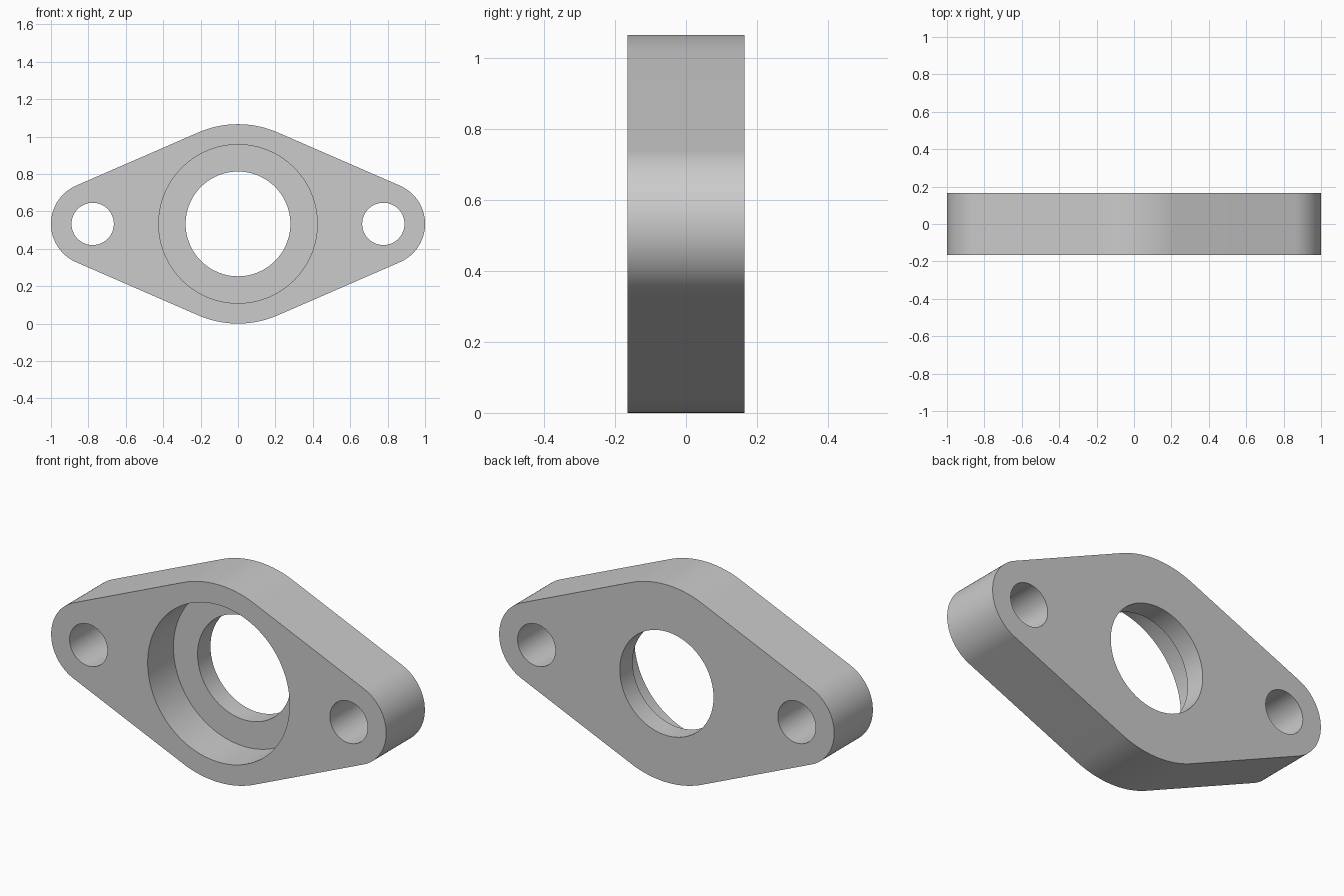
import bpy, bmesh
from math import acos, cos, sin, pi, radians
from mathutils import Matrix

cube = bpy.data.objects.get("Cube")
if cube:
    bpy.data.objects.remove(cube, do_unlink=True)

HUB_R, EAR_R, EAR_X = 0.533, 0.223, 0.777
BORE_R, RECESS_R, BOLT_R = 0.28, 0.424, 0.113
HALF_T, RECESS_DEPTH = 0.165, 0.22
MID_Z = HUB_R

grey = bpy.data.materials.new("metal_grey")
grey.use_nodes = True
colour = (0.6, 0.6, 0.6, 1)
grey.diffuse_color = colour
grey.node_tree.nodes["Principled BSDF"].inputs["Base Color"].default_value = colour


def arc(cx, r, start, end, steps):
    """Points along an arc centred on the mid height of the plate."""
    return [(cx + r * cos(start + (end - start) * i / steps),
             MID_Z + r * sin(start + (end - start) * i / steps))
            for i in range(steps + 1)]


def make_object(name, bm):
    bmesh.ops.recalc_face_normals(bm, faces=bm.faces)
    mesh = bpy.data.meshes.new(name)
    bm.to_mesh(mesh)
    bm.free()
    obj = bpy.data.objects.new(name, mesh)
    bpy.context.collection.objects.link(obj)
    mesh.materials.append(grey)
    return obj


def cutter(name, x, r, y0, y1):
    """Cylinder along y, used to cut a round hole."""
    bm = bmesh.new()
    place = Matrix.Translation((x, (y0 + y1) / 2, MID_Z)) @ Matrix.Rotation(pi / 2, 4, "X")
    bmesh.ops.create_cone(bm, cap_ends=True, segments=96, radius1=r, radius2=r,
                          depth=y1 - y0, matrix=place)
    obj = make_object(name, bm)
    obj.hide_render = True
    return obj


# Flange plate: hub and two ears joined by tangent lines
t = acos((HUB_R - EAR_R) / EAR_X)
outline = (arc(EAR_X, EAR_R, -t, t, 40) + arc(0, HUB_R, t, pi - t, 24)
           + arc(-EAR_X, EAR_R, pi - t, pi + t, 40)
           + arc(0, HUB_R, pi + t, 2 * pi - t, 24))
bm = bmesh.new()
face = bm.faces.new([bm.verts.new((x, -HALF_T, z)) for x, z in outline])
side = bmesh.ops.extrude_face_region(bm, geom=[face], use_keep_orig=True)
verts = [g for g in side["geom"] if isinstance(g, bmesh.types.BMVert)]
bmesh.ops.translate(bm, verts=verts, vec=(0, 2 * HALF_T, 0))
flange = make_object("flange_plate", bm)

# Centre bore, front recess and bolt holes
cutters = [cutter("bore_cutter", 0, BORE_R, -0.4, 0.4),
           cutter("recess_cutter", 0, RECESS_R, -0.4, RECESS_DEPTH - HALF_T)]
cutters += [cutter("bolt_cutter", s * EAR_X, BOLT_R, -0.4, 0.4) for s in (-1, 1)]

bpy.ops.object.select_all(action="DESELECT")
flange.select_set(True)
bpy.context.view_layer.objects.active = flange
for c in cutters:
    mod = flange.modifiers.new(c.name, "BOOLEAN")
    mod.operation = "DIFFERENCE"
    mod.solver = "EXACT"
    mod.object = c
    bpy.ops.object.modifier_apply(modifier=mod.name)
    bpy.data.objects.remove(c, do_unlink=True)

bpy.ops.object.shade_smooth_by_angle(angle=radians(30))
